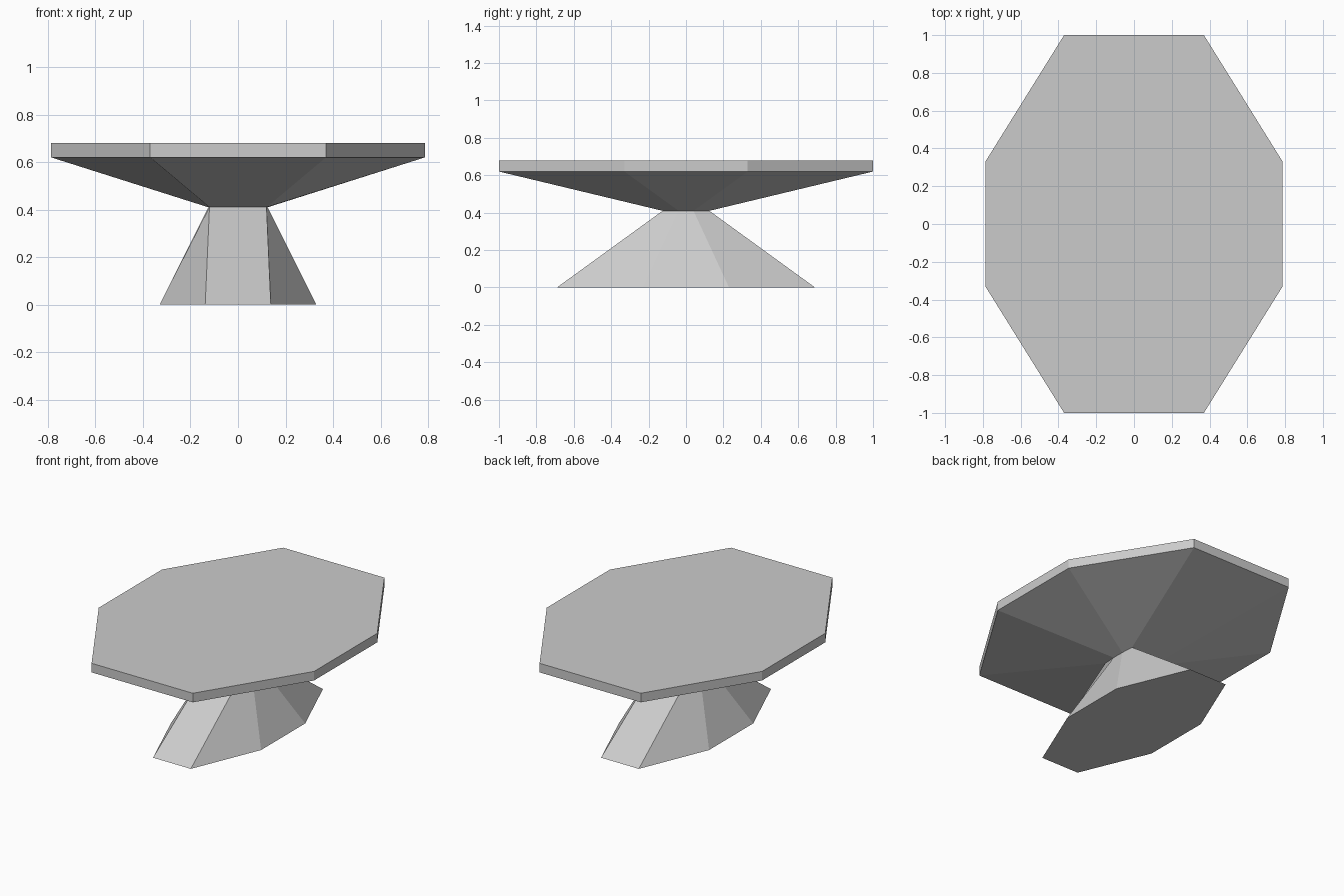
import bpy

if "Cube" in bpy.data.objects:
    bpy.data.objects.remove(bpy.data.objects["Cube"])

grey = bpy.data.materials.new("light_grey")
grey.diffuse_color = (0.6, 0.6, 0.6, 1)
grey.use_nodes = True
grey.node_tree.nodes["Principled BSDF"].inputs["Base Color"].default_value = grey.diffuse_color


def ring(x_end, y_end, x_side, y_side, z):
    """Stretched octagon with short ends at +-y_end and sides at +-x_side."""
    quarter = [(x_side, y_side), (x_end, y_end)]
    half = quarter + [(-x, y) for x, y in reversed(quarter)]
    return [(x, y, z) for x, y in half + [(-x, -y) for x, y in half]]


def loft(name, rings):
    """Join octagon rings from bottom to top and cap both ends."""
    n = 8
    verts = [v for r in rings for v in r]
    faces = [tuple(reversed(range(n))), tuple(range(len(verts) - n, len(verts)))]
    for k in range(len(rings) - 1):
        for i in range(n):
            j = (i + 1) % n
            faces.append((k * n + i, k * n + j, (k + 1) * n + j, (k + 1) * n + i))
    mesh = bpy.data.meshes.new(name)
    mesh.from_pydata(verts, [], faces)
    mesh.materials.append(grey)
    obj = bpy.data.objects.new(name, mesh)
    bpy.context.collection.objects.link(obj)
    return obj


neck = ring(0.12, 0.125, 0.125, 0.04, 0.41)

# Flared foot narrowing to the neck
loft("pedestal_base", [ring(0.138, 0.69, 0.33, 0.23, 0), neck])

# Faceted underside widening to the thin slab edge
loft("table_top", [neck,
                   ring(0.37, 1.0, 0.787, 0.33, 0.62),
                   ring(0.37, 1.0, 0.787, 0.33, 0.68)])
